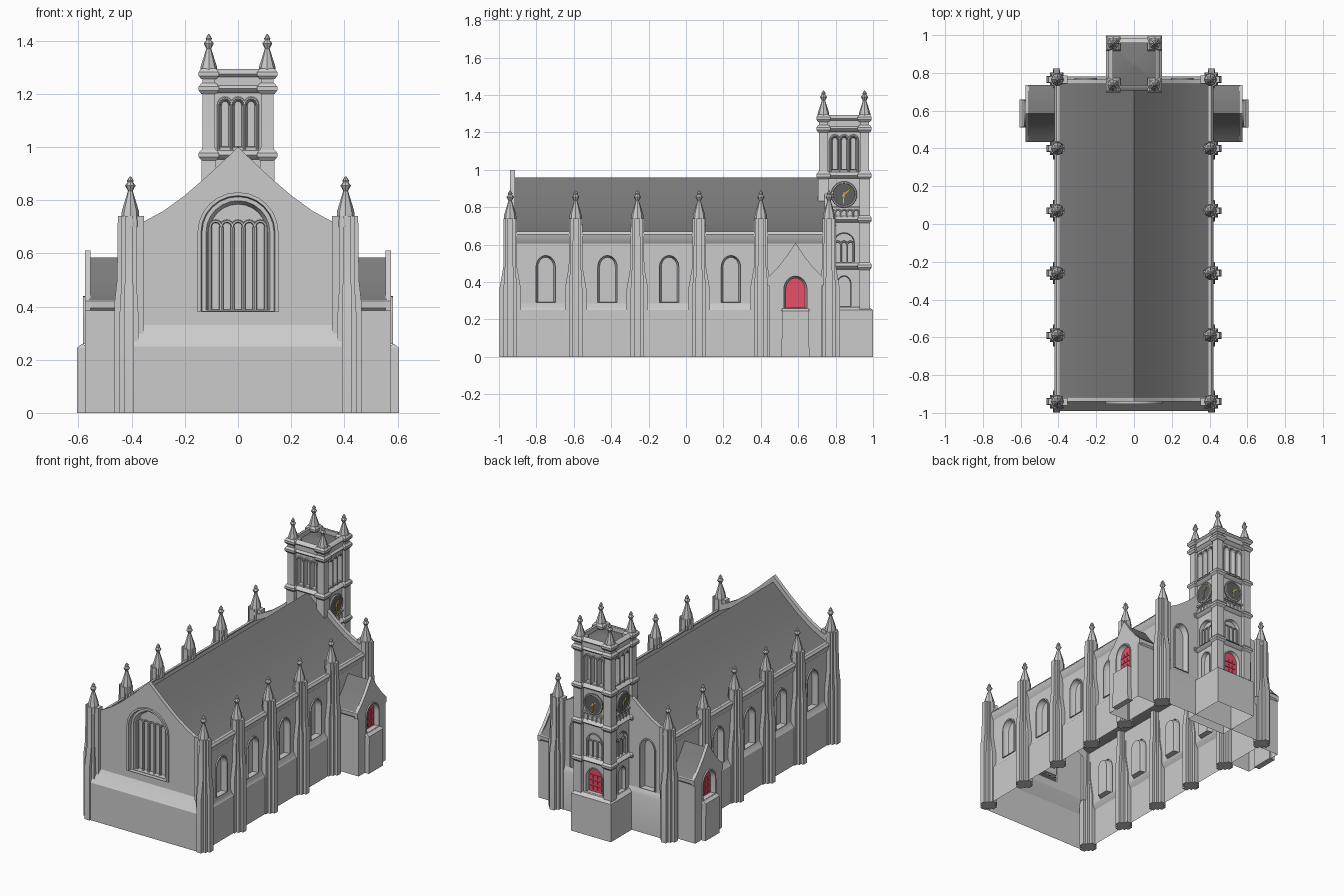
import bpy, bmesh
from math import sin, cos, pi, radians
from mathutils import Matrix, Vector

if "Cube" in bpy.data.objects:
    bpy.data.objects.remove(bpy.data.objects["Cube"])

parts = {}
MIRRORED = {"side_wall", "side_glass", "eave_cornice", "buttresses", "pinnacles", "porch",
            "porch_roof", "porch_door"}
COLOURS = {"glass": (.85, .85, .85, 1), "door": (.8, .08, .14, 1), "roof": (.2, .2, .2, 1),
           "hands": (.9, .55, .08, 1), "dial": (.12, .12, .12, 1)}


def part(name):
    if name not in parts:
        parts[name] = bmesh.new()
    return parts[name]


def frame(x, y, angle):
    """Wall frame: u along the wall, v up, d outward (angle 0 faces -y)."""
    return Matrix.Translation((x, y, 0)) @ Matrix.Rotation(angle, 4, 'Z')


WORLD = Matrix.Diagonal((1, -1, 1, 1))      # makes (u, v, d) mean (x, z, y)


def loft(name, loops, M=WORLD, caps=False, closed=True):
    bm = part(name)
    rows = [[bm.verts.new(M @ Vector((u, -d, v))) for u, v, d in lp] for lp in loops]
    n = len(rows[0])
    for a, b in zip(rows, rows[1:]):
        for i in range(n if closed else n - 1):
            j = (i + 1) % n
            bm.faces.new((a[i], a[j], b[j], b[i]))
    if caps:
        bm.faces.new(rows[0])
        bm.faces.new(rows[-1][::-1])


def rect(cx, cy, hx, hy, z):
    return [(cx - hx, z, cy - hy), (cx + hx, z, cy - hy), (cx + hx, z, cy + hy), (cx - hx, z, cy + hy)]


def block(name, cx, cy, levels, M=WORLD):
    """Stacked rectangles: levels are (half x, half y, z)."""
    loft(name, [rect(cx, cy, hx, hy, z) for hx, hy, z in levels], M, True)


def extrude(name, pts, d0, d1, M=WORLD):
    loft(name, [[(u, v, d) for u, v in pts] for d in (d0, d1)], M, True)


def lathe(name, x, y, prof, n=8):
    loft(name, [[(x + r * cos(2 * pi * i / n), z, y + r * sin(2 * pi * i / n)) for i in range(n)]
                for r, z in prof], WORLD, True)


def arch(c, w, z0, zs, za, n=12):
    return [(c - w, z0), (c + w, z0)] + [(c + w * cos(pi * i / n), zs + (za - zs) * sin(pi * i / n))
                                         for i in range(n + 1)]


def window(name, fill, M, c, w, z0, zs, za, steps):
    """Stepped reveal with a filled pane; returns its outline as a hole for the wall."""
    loops = [[(u, v, d) for u, v in arch(c, w - i, z0 + .2 * i, zs, za - i)] for i, d in steps]
    loft(name, loops, M)
    loft(fill, [loops[-1], [(u, v, d - .004) for u, v, d in loops[-1]]], M, True)
    return arch(c, w, z0, zs, za)


def panel(name, M, outline, holes):
    bm, edges = part(name), []
    for lp in [outline] + holes:
        vs = [bm.verts.new(M @ Vector((u, 0, v))) for u, v in lp]
        edges += [bm.edges.new((vs[i - 1], vs[i])) for i in range(len(vs))]
    bmesh.ops.triangle_fill(bm, edges=edges, use_beauty=True,
                            normal=M.to_3x3() @ Vector((0, -1, 0)))


def arc_tube(name, M, c, z, R, r, d, a0=0, a1=pi, n=8):
    loft(name, [[(c + (R + r * cos(k * pi / 3)) * cos(t), z + (R + r * cos(k * pi / 3)) * sin(t),
                  d + r * sin(k * pi / 3)) for k in range(6)]
                for t in [a0 + (a1 - a0) * i / n for i in range(n + 1)]], M, True)


def mullions(name, M, xs, z0, z1, r, d):
    for x in xs:
        loft(name, [[(x + r * cos(k * pi / 4), z, d + r * sin(k * pi / 4)) for k in range(8)]
                    for z in (z0, z1)], M, True)


def door_panels(name, M, w, z0, z1, d):
    for i in range(3):
        for j in range(3):
            u, v = (i - 1) * w * .62, z0 + (j + .5) * (z1 - z0) / 3
            a, b = w * .24, (z1 - z0) * .11
            extrude(name, [(u - a, v - b), (u + a, v - b), (u + a, v + b), (u - a, v + b)], d, d + .005, M)


# Nave plinth, open underneath
def ring(x, yf, yb, zs, zf):
    return [(x, zs, yb), (x, zs, yf), (x, zf, yf), (-x, zf, yf), (-x, zs, yf), (-x, zs, yb)]


loft("nave_plinth", [ring(.42, -.99, .78, 0, 0), ring(.42, -.99, .78, .25, .25),
                     ring(.405, -.96, .77, .272, .295), ring(.4, -.94, .765, .285, .33)])

# Side walls with four windows each
right = frame(.4, 0, pi / 2)
holes = [window("side_wall", "side_glass", right, y, .06, .29, .48, .55,
                [(0, 0), (0, .008), (.008, .008), (.01, -.012), (.018, -.03)])
         for y in (-.75, -.42, -.09, .24)]
panel("side_wall", right, [(-.94, .285), (.765, .285), (.765, .66), (-.94, .66)], holes)
extrude("eave_cornice", [(.395, .6), (.407, .615), (.415, .64), (.42, .655), (.41, .67), (.395, .67)], -.93, .76)

# Front and back gables with raised coping
half = [(.41, .7), (.35, .722), (.28, .76), (.2, .818), (.1, .905), (0, 1.0)]
rake = half + [(-x, z) for x, z in half[-2::-1]]
front, back = frame(0, -.94, 0), frame(0, .765, pi)
steps = [(0, 0), (0, .012), (.013, .012), (.017, -.012), (.032, -.012), (.045, -.045)]
front_hole = window("front_gable", "front_glass", front, 0, .152, .38, .68, .83, steps)
back_holes = [window("back_gable", "back_glass", back, x, .06, .29, .55, .63,
                     [(0, 0), (0, .008), (.008, .008), (.018, -.03)]) for x in (-.255, .255)]
for name, M, z0, hs in (("front_gable", front, .33, [front_hole]), ("back_gable", back, .285, back_holes)):
    panel(name, M, [(-.41, z0), (.41, z0)] + rake, hs)
    loft(name, [[(u, v - dz, d) for u, v in rake] for d, dz in ((0, 0), (-.025, 0), (-.025, .1))], M, closed=False)

# Front window tracery
mullions("front_tracery", front, [-.105 + .042 * i for i in range(6)], .38, .7, .008, -.035)
for i in range(5):
    arc_tube("front_tracery", front, -.084 + .042 * i, .7, .021, .006, -.035)

# Main roof
slope = [(.42, .652), (.34, .69), (.26, .737), (.18, .797), (.09, .875), (0, .96)]
slope += [(-x, z) for x, z in slope[-2::-1]]
loft("nave_roof", [[(x, z, y) for x, z in slope] for y in (-.92, .745)], closed=False)

# Buttresses: cross-shaped piers, with a spire and finial on each
spire = [(.036, .7), (.032, .76), (.009, .835), (.02, .855), (.01, .868), (.013, .874), (.002, .89)]
for y in (-.94, -.59, -.26, .07, .40, .765):
    block("buttresses", .41, y, [(.036, .036, 0), (.036, .036, .36), (.029, .029, .48), (.028, .028, .74)])
    block("buttresses", .41, y, [(.054, .018, 0), (.054, .018, .42), (.045, .016, .5), (.042, .015, .74)])
    block("buttresses", .41, y, [(.018, .058, 0), (.018, .058, .36), (.016, .037, .48), (.015, .035, .74)])
    lathe("pinnacles", .405, y, spire)
for y in (-.94, .765):
    block("buttresses", .375, y, [(.022, .02, .32), (.022, .02, .74)])

# Porches
porch = frame(.575, .585, pi / 2)
hole = window("porch", "porch_door", porch, 0, .07, .26, .36, .44,
              [(0, 0), (0, .008), (.008, .008), (.01, -.01), (.018, -.022)])
panel("porch", porch, [(-.14, 0), (.14, 0), (.14, .38), (.152, .385), (.152, .42), (.1, .472), (.05, .535),
                       (0, .61), (-.05, .535), (-.1, .472), (-.152, .42), (-.152, .385), (-.14, .38)], [hole])
door_panels("porch_door", porch, .052, .27, .39, -.022)
gable = [(.152, .385), (.152, .42), (.1, .472), (.05, .535), (0, .61)]
gable += [(-u, v) for u, v in gable[-2::-1]]
loft("porch", [[(u, v - dz, d) for u, v in gable] for d, dz in ((0, 0), (-.02, 0), (-.02, .04))], porch, closed=False)
for s in (-1, 1):
    loft("porch", [[(s * .14, z, 0), (s * .14, z, -.175)] for z in (0, .4)], porch, closed=False)
    extrude("porch", [(s * .135, .38), (s * .15, .395), (s * .152, .42), (s * .135, .43)], -.175, -.01, porch)
loft("porch_roof", [[(u, v, d) for u, v in ((.15, .425), (.1, .458), (.05, .515), (0, .585), (-.05, .515),
                                            (-.1, .458), (-.15, .425))] for d in (-.18, -.015)], porch, closed=False)
for lo, hi in ((0, .245), (.245, .26)):
    block("porch", .585, .585, [(.02, .075, lo), (.02 if lo == 0 else -.0 + .002, .07, hi)])

# Tower plinth, corner piers, bands and pinnacles
TY = .845
loft("tower_plinth", [rect(0, .852, h, h, z) for h, z in ((.147, 0), (.147, .25), (.125, .268), (.11, .268))])
for sx in (-1, 1):
    for sy in (-1, 1):
        x, y = sx * .11, TY + sy * .11
        block("tower_piers", x, y, [(.028, .028, .25), (.028, .028, .97), (.024, .024, 1.0), (.024, .024, 1.3)])
        for z in (.485, .735, .97, 1.22, 1.275):
            block("tower_bands", x, y, [(.028, .028, z - .02), (.038, .038, z - .007), (.038, .038, z + .007),
                                        (.028, .028, z + .02)])
        lathe("tower_pinnacles", x, y, [(.032, 1.28), (.03, 1.305), (.009, 1.37), (.019, 1.39),
                                        (.009, 1.402), (.012, 1.408), (.002, 1.425)])
for z in (.485, .735, .97, 1.22, 1.275):
    loft("tower_bands", [rect(0, TY, h, h, z + dz) for h, dz in
                         ((.114, -.018), (.13, -.009), (.138, 0), (.13, .009), (.114, .018))])
loft("tower_bands", [rect(0, TY, h, h, z) for h, z in ((.125, 1.22), (.125, 1.285), (.112, 1.285), (.112, 1.25))])
block("tower_roof", 0, TY, [(.115, .115, 1.25), (.115, .115, 1.255), (.01, .01, 1.283)])

# Tower faces: door or lancet, arched window, clock, belfry openings
for k in range(4):
    a = k * pi / 2
    M = frame(sin(a) * .115, TY - cos(a) * .115, a)
    reveal = [(0, 0), (0, .006), (.006, .006), (.01, -.018)]
    bel = [window("tower_walls", "tower_glass", M, u, .021, 1.0, 1.155, 1.18, [(0, 0), (.003, .005), (.008, -.02)])
           for u in (-.049, 0, .049)]
    mullions("tower_tracery", M, (-.0735, -.0245, .0245, .0735), .99, 1.16, .006, .004)
    for u in (-.049, 0, .049):
        arc_tube("tower_tracery", M, u, 1.16, .0245, .005, .004)
    if k == 0:          # face above the nave roof
        panel("tower_walls", M, [(-.1, .7), (.1, .7), (.1, 1.22), (-.1, 1.22)], bel)
        continue
    if k == 2:          # entrance
        low = window("tower_walls", "tower_door", M, 0, .065, .27, .37, .44, reveal)
        door_panels("tower_door", M, .05, .28, .39, -.018)
    else:
        low = window("tower_walls", "tower_glass", M, 0, .044, .27, .39, .44, reveal)
    mid = window("tower_walls", "tower_glass", M, 0, .062, .505, .61, .67, reveal)
    panel("tower_walls", M, [(-.1, .25), (.1, .25), (.1, 1.22), (-.1, 1.22)], bel + [low, mid])
    mullions("tower_tracery", M, (-.051, -.017, .017, .051), .505, .6, .005, -.006)
    for u in (-.034, 0, .034):
        arc_tube("tower_tracery", M, u, .6, .017, .005, -.006)
    for i in range(5):  # blind arcade below the clock
        u = -.064 + .032 * i
        arc_tube("tower_tracery", M, u, .775, .013, .004, .003)
        mullions("tower_tracery", M, (u - .015, u + .015), .745, .78, .004, .003)
    extrude("tower_tracery", [(-.085, .795), (.085, .795), (.085, .805), (-.085, .805)], 0, .012, M)
    disc = [(.064 * cos(i * pi / 16), .868 + .064 * sin(i * pi / 16)) for i in range(32)]
    extrude("clock_dial", disc, 0, .016, M)
    arc_tube("clock_rim", M, 0, .868, .064, .006, .014, 0, 2 * pi, 32)
    for ang, ln in ((-95, .05), (40, .036)):
        c, s = cos(radians(ang)), sin(radians(ang))
        extrude("clock_hands", [(p * c - q * s, .868 + p * s + q * c) for p, q in
                                ((-.012, -.003), (ln, -.002), (ln, .002), (-.012, .003))], .016, .022, M)

# Turn the collected parts into objects
mats = {}
for key, col in COLOURS.items():
    mats[key] = bpy.data.materials.new(key)
    mats[key].diffuse_color = col
for name, bm in parts.items():
    bmesh.ops.remove_doubles(bm, verts=bm.verts, dist=1e-5)
    bmesh.ops.recalc_face_normals(bm, faces=bm.faces)
    me = bpy.data.meshes.new(name)
    bm.to_mesh(me)
    bm.free()
    me.polygons.foreach_set("use_smooth", [True] * len(me.polygons))
    me.set_sharp_from_angle(angle=radians(30))
    ob = bpy.data.objects.new(name, me)
    bpy.context.collection.objects.link(ob)
    if name in MIRRORED:
        ob.modifiers.new("mirror", 'MIRROR').use_mirror_merge = False
    key = name.split("_")[-1]
    if key in mats:
        me.materials.append(mats[key])

for m in bpy.data.materials:
    if m.users and not m.is_grease_pencil:
        m.use_nodes = True
        m.node_tree.nodes["Principled BSDF"].inputs["Base Color"].default_value = m.diffuse_color
